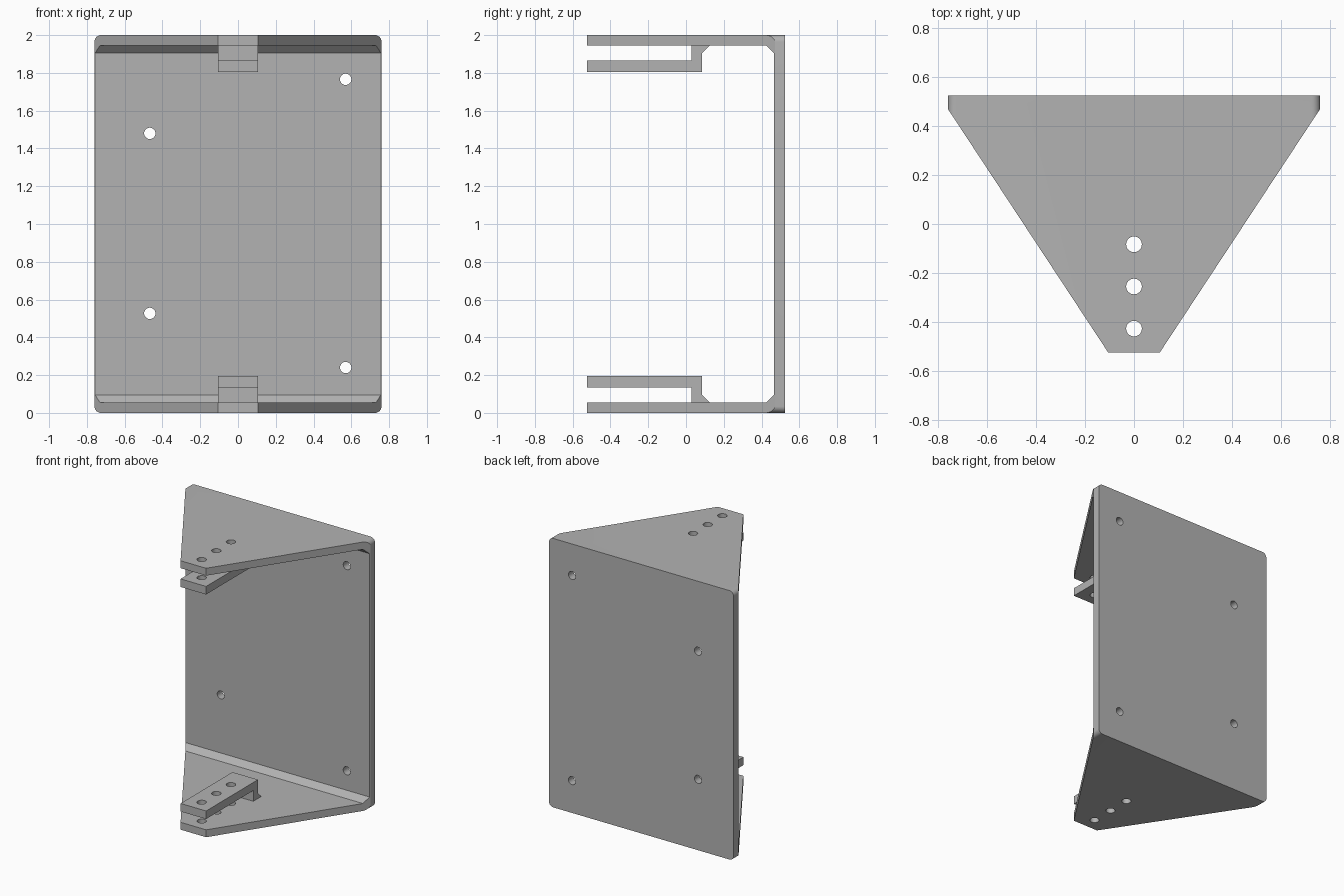
import bpy, bmesh, math
from mathutils import Vector

if "Cube" in bpy.data.objects:
    bpy.data.objects.remove(bpy.data.objects["Cube"])

W, D, H, T = 0.76, 0.525, 2.0, 0.055   # half width, half depth, height, sheet
TIP, CH = 0.105, 0.04                  # half width of the tip, chamfer size

grey = bpy.data.materials.new("plain grey")
grey.use_nodes = True
colour = (0.45, 0.45, 0.45, 1)
grey.diffuse_color = colour
grey.node_tree.nodes["Principled BSDF"].inputs["Base Color"].default_value = colour


def prism(name, points, axis, lo, hi):
    """Extrude a 2D outline along an axis; the outline uses the other two axes."""
    bm = bmesh.new()
    def place(p, d):
        c = list(p)
        c.insert("xyz".index(axis), d)
        return bm.verts.new(c)
    face = bm.faces.new([place(p, lo) for p in points])
    step = Vector([hi - lo if a == axis else 0 for a in "xyz"])
    new = bmesh.ops.extrude_face_region(bm, geom=[face])["geom"]
    bmesh.ops.translate(bm, vec=step, verts=[v for v in new if isinstance(v, bmesh.types.BMVert)])
    bmesh.ops.recalc_face_normals(bm, faces=bm.faces)
    mesh = bpy.data.meshes.new(name)
    bm.to_mesh(mesh)
    bm.free()
    mesh.materials.append(grey)
    ob = bpy.data.objects.new(name, mesh)
    bpy.context.collection.objects.link(ob)
    return ob


def arc(cx, cy, r, start, end, n):
    return [(cx + r * math.cos(math.radians(start + (end - start) * i / n)),
             cy + r * math.sin(math.radians(start + (end - start) * i / n))) for i in range(n + 1)]


def combine(ob, cutter, operation):
    cutter.hide_render = True
    cutter.hide_set(True)
    mod = ob.modifiers.new(cutter.name, "BOOLEAN")
    mod.operation, mod.solver, mod.object = operation, "EXACT", cutter


# U-shaped sheet with chamfered inner bends
inner = D - 0.06
lower = [(-D, T), (inner - CH, T), (inner, T + CH)]
upper = [(y, H - z) for y, z in reversed(lower)]
bracket = prism("bracket", [(-D, 0)] + lower + upper + [(-D, H), (D, H), (D, 0)], "x", -W - 0.1, W + 0.1)

# Tapered plan and rounded outer corners
plan = prism("plan_cutter", [(-TIP, -D), (TIP, -D), (W, inner + 0.005), (W, D + 0.1),
                             (-W, D + 0.1), (-W, inner + 0.005)], "z", -0.1, H + 0.1)
R = 0.035
corners = (arc(W - R, H - R, R, 0, 90, 8) + arc(R - W, H - R, R, 90, 180, 8)
           + arc(R - W, R, R, 180, 270, 8) + arc(W - R, R, R, 270, 360, 8))
rounded = prism("corner_cutter", corners, "y", -1, 1)
combine(bracket, plan, "INTERSECT")
combine(bracket, rounded, "INTERSECT")

# Clip arms facing each flange
clip = [(-D, 0.135), (0.03, 0.135), (0.03, T), (0.085 + CH, T), (0.085, T + CH), (0.085, 0.195), (-D, 0.195)]
clips = [prism("lower_clip", clip, "x", -TIP, TIP),
         prism("upper_clip", [(y, H - z) for y, z in clip], "x", -TIP, TIP)]

# Pin holes through flanges and clips
for i, y in enumerate((-0.083, -0.255, -0.427)):
    hole = prism(f"pin_hole_cutter_{i}", arc(0, y, 0.032, 0, 360, 32)[:-1], "z", -0.2, H + 0.2)
    for ob in [bracket] + clips:
        combine(ob, hole, "DIFFERENCE")

# Mounting holes through the back
for i, (x, z) in enumerate(((-0.467, 1.48), (-0.467, 0.527), (0.57, 1.766), (0.57, 0.24))):
    hole = prism(f"mounting_hole_cutter_{i}", arc(x, z, 0.03, 0, 360, 32)[:-1], "y", 0.3, 0.8)
    combine(bracket, hole, "DIFFERENCE")

# Apply the cuts, drop the cutters and smooth the rounded faces
bpy.context.view_layer.update()
for ob in [bracket] + clips:
    graph = bpy.context.evaluated_depsgraph_get()
    mesh = bpy.data.meshes.new_from_object(ob.evaluated_get(graph))
    ob.modifiers.clear()
    ob.data = mesh
for ob in list(bpy.data.objects):
    if "_cutter" in ob.name:
        bpy.data.objects.remove(ob)
bpy.ops.object.select_all(action="DESELECT")
for ob in [bracket] + clips:
    ob.select_set(True)
bpy.context.view_layer.objects.active = bracket
bpy.ops.object.shade_smooth_by_angle(angle=math.radians(30))
